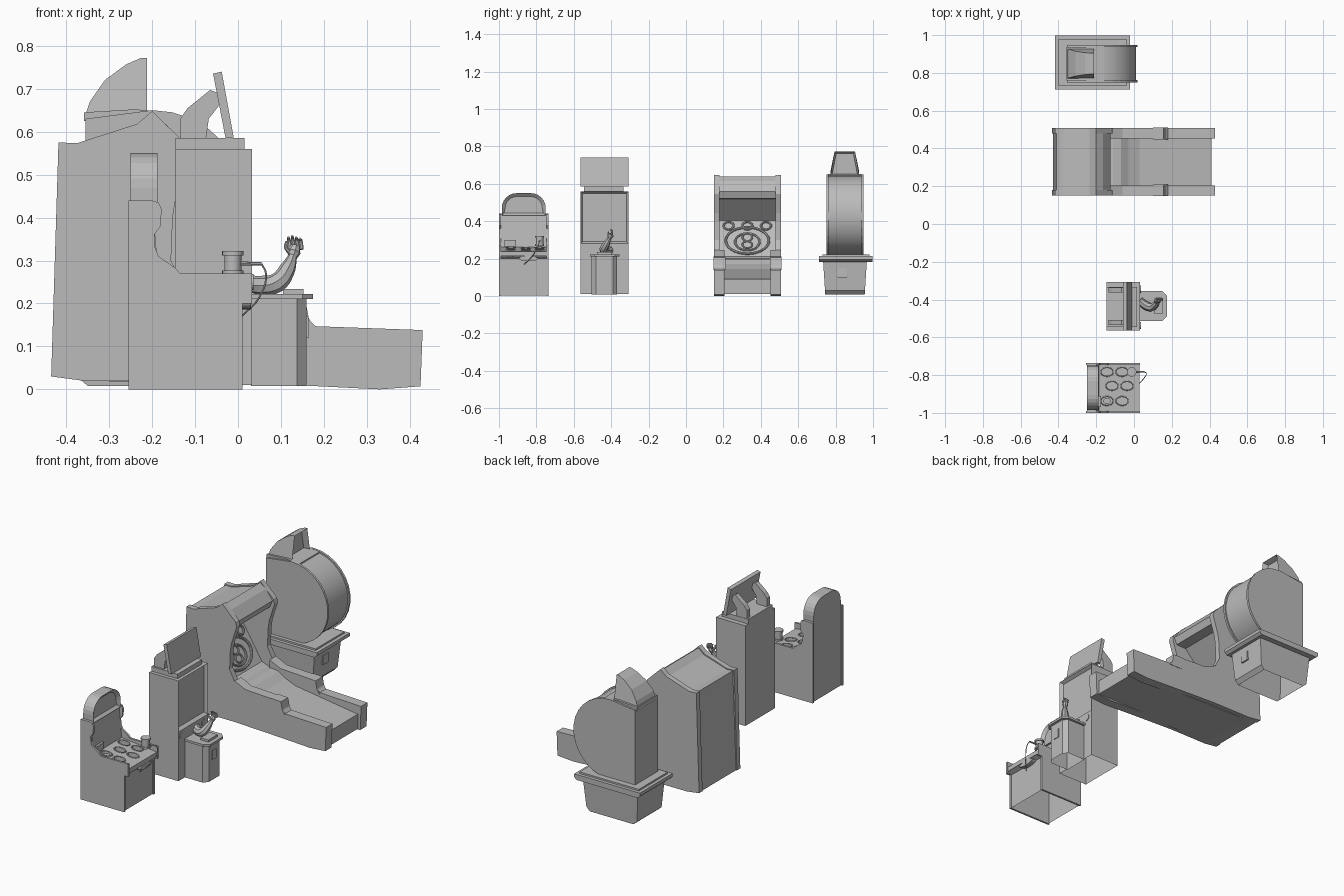
import bpy, bmesh, math
from mathutils import Vector

cube = bpy.data.objects.get("Cube")
if cube:
    bpy.data.objects.remove(cube)

grey = bpy.data.materials.new("plain grey")
grey.use_nodes = True
grey.diffuse_color = (0.5, 0.5, 0.5, 1)
grey.node_tree.nodes["Principled BSDF"].inputs["Base Color"].default_value = (0.5, 0.5, 0.5, 1)


def finish(name, bm, smooth=False):
    mesh = bpy.data.meshes.new(name)
    bm.to_mesh(mesh)
    bm.free()
    mesh.materials.append(grey)
    ob = bpy.data.objects.new(name, mesh)
    bpy.context.collection.objects.link(ob)
    if smooth:
        bpy.ops.object.select_all(action='DESELECT')
        ob.select_set(True)
        bpy.context.view_layer.objects.active = ob
        bpy.ops.object.shade_smooth_by_angle(angle=math.radians(35))
    return ob


def prism(name, pts, a, b, axis="y", recess=None, open_bottom=False, shape=None, smooth=False):
    """Extrude a profile from a to b; optionally sink the +x faces or drop the floor."""
    order = {"y": lambda p, t: (p[0], t, p[1]),
             "x": lambda p, t: (t, p[0], p[1]),
             "z": lambda p, t: (p[0], p[1], t)}[axis]
    bm = bmesh.new()
    ends = [[bm.verts.new(order(p, t)) for p in pts] for t in (a, b)]
    n = len(pts)
    bm.faces.new(ends[0])
    bm.faces.new(ends[1])
    for i in range(n):
        j = (i + 1) % n
        bm.faces.new((ends[0][i], ends[0][j], ends[1][j], ends[1][i]))
    if shape:
        for v in bm.verts:
            v.co = shape(v.co)
    bmesh.ops.recalc_face_normals(bm, faces=bm.faces)
    if recess:
        front = [f for f in bm.faces if f.normal.x > 0.9]
        bmesh.ops.inset_region(bm, faces=front, thickness=recess[0], depth=-recess[1])
    if open_bottom:
        floor = [f for f in bm.faces if f.normal.z < -0.95]
        low = min(f.calc_center_median().z for f in floor)
        bmesh.ops.delete(bm, geom=[f for f in floor if f.calc_center_median().z < low + 0.01],
                         context='FACES')
    return finish(name, bm, smooth)


def box(name, x0, x1, y0, y1, z0, z1, **kw):
    return prism(name, [(x0, z0), (x1, z0), (x1, z1), (x0, z1)], y0, y1, **kw)


def oval(cx, cy, rx, ry, n=20):
    return [(cx + rx * math.cos(t), cy + ry * math.sin(t))
            for t in (2 * math.pi * i / n for i in range(n))]


def tube(name, pts, radii, cyclic=False):
    """Round smooth tube through points."""
    cu = bpy.data.curves.new(name, 'CURVE')
    cu.dimensions = '3D'
    cu.bevel_depth, cu.bevel_resolution, cu.use_fill_caps = 1, 2, True
    sp = cu.splines.new('BEZIER')
    sp.resolution_u = 5
    sp.use_cyclic_u = cyclic
    sp.bezier_points.add(len(pts) - 1)
    for bp, p, r in zip(sp.bezier_points, pts, radii):
        bp.co, bp.radius = p, r
        bp.handle_left_type = bp.handle_right_type = 'AUTO'
    tmp = bpy.data.objects.new(name + " path", cu)
    bpy.context.collection.objects.link(tmp)
    dg = bpy.context.evaluated_depsgraph_get()
    mesh = bpy.data.meshes.new_from_object(tmp.evaluated_get(dg))
    bpy.data.objects.remove(tmp)
    bm = bmesh.new()
    bm.from_mesh(mesh)
    return finish(name, bm, True)


# --- Mallet game: side panels, body, table with holes, arched header ---
side = [(-.255, 0), (.01, 0), (.01, .2), (.033, .2), (.033, .27), (-.135, .27), (-.145, .282),
        (-.185, .31), (-.193, .33), (-.195, .36), (-.18, .38), (-.178, .42), (-.185, .435),
        (-.2, .44), (-.255, .44)]
for y in (-1, -.746):
    prism("mallet_side_panel", side, y, y + .011)
prism("mallet_body", [(-.25, .002), (.004, .002), (.004, .2), (.028, .21), (-.18, .212),
                      (-.2, .44), (-.25, .44)], -.989, -.746, open_bottom=True)
table = prism("mallet_table", [(.029, .213), (.029, .238), (-.19, .262), (-.19, .23)], -.989, -.746)
holes = [(-.143, -.783), (-.063, -.783), (-.116, -.857), (-.037, -.857), (-.143, -.937), (-.063, -.937)]
for x, y in holes:
    cutter = prism("hole_cutter", oval(x, y, .031, .022), .1, .4, axis="z")
    cutter.hide_render = True
    cutter.hide_set(True)
    cutter.display_type = 'WIRE'
    mod = table.modifiers.new("hole", 'BOOLEAN')
    mod.object, mod.solver = cutter, 'EXACT'
    rim = [(px, py, .2415 - .109 * px + .0005) for px, py in oval(x, y, .032, .023, 12)]
    tube("hole_rim", rim, [.003] * len(rim), True)
prism("mole_head", oval(-.143, -.937, .02, .016), .212, .25, axis="z", smooth=True)
bpy.context.view_layer.update()
table_mesh = bpy.data.meshes.new_from_object(table.evaluated_get(bpy.context.evaluated_depsgraph_get()))
table.modifiers.clear()
table.data = table_mesh
for ob in [o for o in bpy.data.objects if o.name.startswith("hole_cutter")]:
    bpy.data.objects.remove(ob)

arch = [(-.985, .43), (-.75, .43)]
for cy, a0 in ((-.83, 0), (-.905, 90)):
    for i in range(7):
        t = math.radians(a0 + 15 * i)
        arch.append((cy + .08 * math.cos(t), .47 + .08 * math.sin(t)))
prism("mallet_header", arch, -.25, -.188, axis="x", recess=(.018, .015))
box("score_panel", -.21, -.176, -.97, -.91, .265, .3)
prism("prize_slot", oval(-.843, .2, .052, .014), .004, .03, axis="x")

# Mallet and its cord
for r, z0, z1 in ((.02, .27, .32), (.025, .268, .277), (.025, .312, .322)):
    prism("mallet_head", oval(-.012, -.783, r, r), z0, z1, axis="z", smooth=True)
tube("mallet_handle", [(0, -.783, .293), (.055, -.783, .292)], [.005, .004])
tube("mallet_cord", [(.055, -.783, .292), (.065, -.79, .27), (.05, -.82, .215), (.008, -.865, .17)], [.0022] * 4)

# --- Arm wrestling game: cabinet, screen, sign and pedestal ---
box("wrestling_cabinet_base", -.145, .033, -.564, -.307, .01, .28, open_bottom=True)
box("wrestling_screen_housing", -.145, .033, -.564, -.307, .28, .56, recess=(.016, .018))
box("wrestling_roof", -.145, .015, -.545, -.333, .56, .585)
prism("wrestling_sign", [(-.058, .735), (-.038, .74), (-.01, .586), (-.029, .585)], -.564, -.307)
bracket = [(-.135, .58), (-.135, .63), (-.117, .655), (-.065, .697), (-.045, .69),
           (-.045, .66), (-.068, .63), (-.075, .58)]
for y in (-.535, -.362):
    prism("sign_bracket", bracket, y, y + .027)
for y in (-.537, -.345):
    prism("round_speaker", oval(y, .25, .019, .019), .03, .036, axis="x")


def corner_cut(x0, x1, y0, y1, c):
    return [(x0, y0), (x1 - c, y0), (x1, y0 + c), (x1, y1 - c), (x1 - c, y1), (x0, y1)]


prism("wrestling_pedestal", corner_cut(.03, .16, -.505, -.368, .023), .008, .21, axis="z", open_bottom=True)
prism("wrestling_table", corner_cut(.015, .175, -.513, -.355, .025), .21, .222, axis="z")
box("elbow_pad", .105, .153, -.475, -.395, .222, .234)
box("coin_panel", .155, .164, -.455, -.42, .12, .17)

# Arm with hand
tube("arm", [(.03, -.405, .245), (.06, -.43, .242), (.09, -.44, .248), (.115, -.425, .28), (.128, -.408, .312)],
     [.02, .023, .023, .019, .01])
tube("palm", [(.126, -.41, .305), (.13, -.404, .32), (.134, -.4, .334)], [.01, .016, .011])
for i in range(4):
    x = .119 + .009 * i
    tube("finger", [(x + .002, -.4, .326), (x, -.395, .345), (x - .002, -.402, .357 - .003 * abs(i - 1))], [.0052, .005, .003])
tube("thumb", [(.122, -.41, .318), (.112, -.415, .33), (.113, -.414, .345)], [.006, .005, .003])

# --- Ball rolling alley: body with lane, tall sides, rails and targets ---
prism("alley_body", [(-.43, .03), (-.41, .57), (-.375, .568), (-.235, .611), (-.2, .64), (-.165, .615),
                     (-.125, .56), (-.14, .522), (-.2, .52), (-.31, .405), (-.19, .21), (-.15, .195),
                     (-.11, .203), (-.07, .197), (-.03, .17), (.03, .145), (.41, .09), (.41, .01),
                     (.16, .01), (-.36, .02)], .175, .482)
tall = [(-.435, .03), (-.418, .575), (-.375, .573), (-.235, .618), (-.2, .648), (-.12, .57),
        (-.113, .545), (-.145, .445), (-.152, .4), (-.156, .3), (-.125, .24), (-.11, .02), (-.36, .02)]
rail = [(-.125, .245), (-.06, .215), (.155, .205), (.162, .165), (.18, .147), (.43, .138),
        (.425, .007), (.33, 0), (.15, .009), (-.125, .02)]
for lo, hi in ((0, 1), (1, 0)):
    yt = (.15, .18) if lo == 0 else (.478, .508)
    yr = (.15, .205) if lo == 0 else (.453, .508)
    prism("alley_tall_side", tall, *yt)
    prism("alley_rail", rail, *yr)
    yb = (.148, .21) if lo == 0 else (.448, .51)
    prism("alley_rail_step", [(.1, .14), (.1, .21), (.157, .207), (.165, .165), (.18, .14)], *yb)


def on_board(y, z):
    """Point just in front of the tilted target board."""
    return (-.31 + (.405 - z) * .615 + .006, y, z)


for cz, ry, rz, r in ((.297, .115, .07, .007), (.29, .065, .045, .006), (.315, .026, .02, .005),
                      (.275, .026, .018, .005)):
    loop = [on_board(y, z) for y, z in oval(.328, cz, ry, rz, 16)]
    tube("target_ring", loop, [r] * 16, True)
for y in (.228, .328, .428):
    loop = [on_board(py, z) for py, z in oval(y, .376, .026, .02, 12)]
    tube("corner_target", loop, [.006] * 12, True)

# --- Wheel game: tapered base, tray, drum and top lamp ---
def base_taper(co):
    k = .105 + .012 * min(co.z / .19, 1)
    return Vector((co.x, .85 + math.copysign(k, co.y - .85), co.z))


prism("wheel_base", [(-.35, .008), (-.085, .008), (-.065, .03), (-.05, .19), (-.385, .19), (-.372, .027)],
      .74, .96, shape=base_taper, open_bottom=True)
prism("wheel_tray", [(-.405, .183), (-.035, .183), (-.02, .195), (-.02, .213), (-.418, .213), (-.418, .195)],
      .712, .998)
box("wheel_tray_step", -.4, -.04, .73, .98, .21, .222)
box("wheel_coin_panel", -.066, -.05, .81, .86, .1, .15)


def drum(r):
    arc = [(-.2 + r * math.cos(t), .43 + r * math.sin(t))
           for t in (math.radians(-90 + 12 * i) for i in range(16))]
    return arc + [(-.355, .41 + r), (-.355, .2)]


prism("wheel_drum", drum(.212), .76, .936, smooth=True)
for y in (.75, .936):
    prism("wheel_drum_side", drum(.22), y, y + .012)
prism("drum_collar", [(-.358, .625), (-.16, .635), (-.16, .645), (-.24, .652), (-.358, .645)], .76, .938)


def lamp_taper(co):
    k = .078 - .023 * max(0, (co.z - .66) / .112)
    return Vector((co.x, .849 + math.copysign(k, co.y - .849), co.z))


prism("top_lamp", [(-.355, .64), (-.345, .67), (-.31, .72), (-.26, .757), (-.225, .772), (-.212, .772),
                   (-.212, .64)], .77, .93, shape=lamp_taper, recess=(.014, .03))
